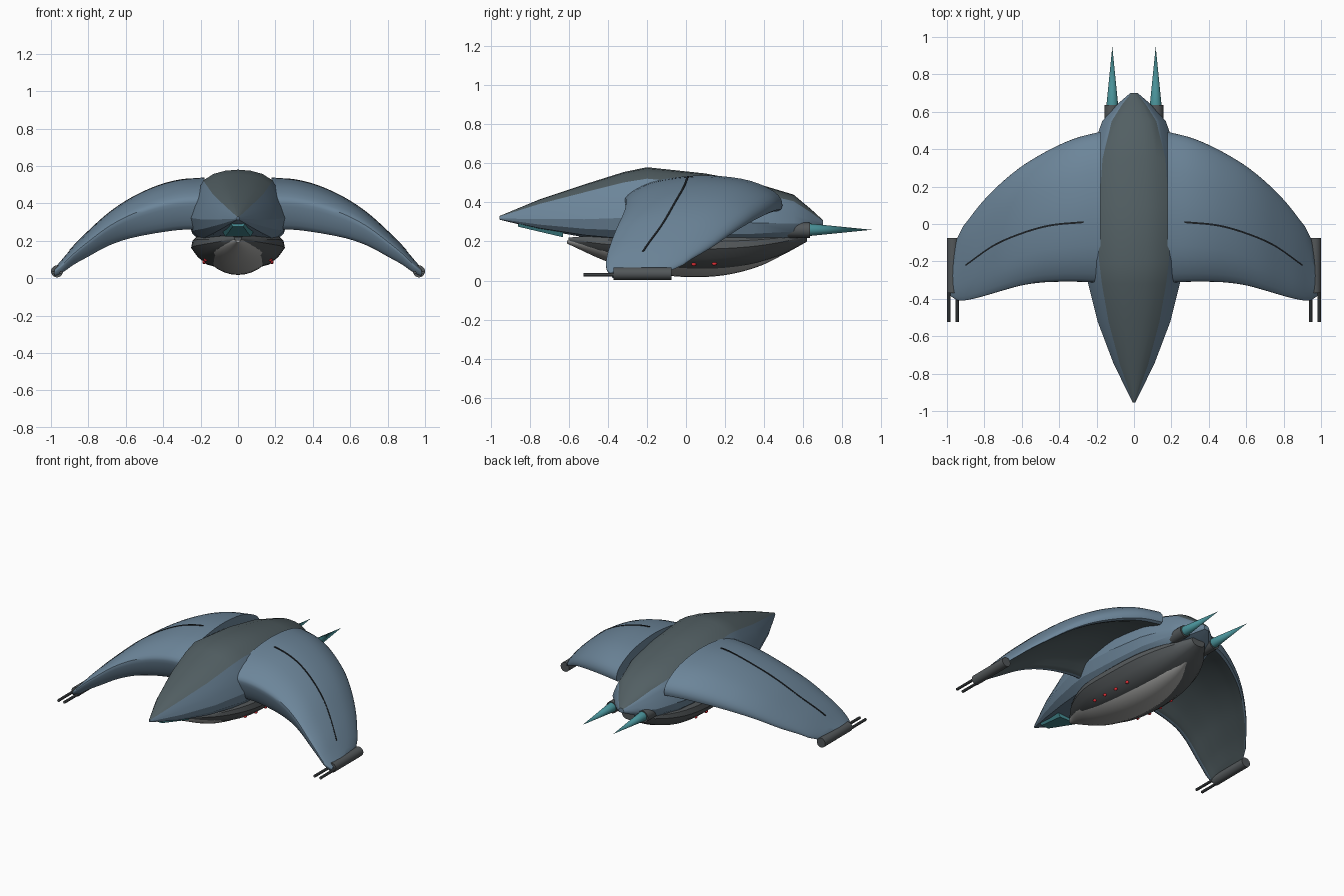
import bpy, bmesh, math
from mathutils import Vector, Matrix

if "Cube" in bpy.data.objects:
    bpy.data.objects.remove(bpy.data.objects["Cube"])


def mat(name, r, g, b):
    m = bpy.data.materials.new(name)
    m.diffuse_color = (r, g, b, 1)
    m.use_nodes = True
    m.node_tree.nodes["Principled BSDF"].inputs["Base Color"].default_value = m.diffuse_color
    return m


BLUE = mat("slate blue", 0.15, 0.235, 0.32)
DARK = mat("dark grey", 0.085, 0.115, 0.125)
HULL = mat("hull grey", 0.09, 0.10, 0.105)
PALE = mat("pale grey", 0.38, 0.38, 0.37)
GUN = mat("gun grey", 0.085, 0.095, 0.10)
TEAL = mat("teal", 0.065, 0.28, 0.31)
RED = mat("red", 0.8, 0.03, 0.04)
BLACK = mat("groove black", 0.012, 0.015, 0.018)


def finish(name, bm, mats, rule=None, angle=35):
    """Turn a bmesh into a named object, coloured by a face rule."""
    bmesh.ops.recalc_face_normals(bm, faces=bm.faces[:])
    bm.normal_update()
    if rule:
        for f in bm.faces:
            f.material_index = rule(f)
    me = bpy.data.meshes.new(name)
    bm.to_mesh(me)
    bm.free()
    for m in mats:
        me.materials.append(m)
    ob = bpy.data.objects.new(name, me)
    bpy.context.collection.objects.link(ob)
    bpy.ops.object.select_all(action='DESELECT')
    ob.select_set(True)
    bpy.context.view_layer.objects.active = ob
    bpy.ops.object.shade_smooth_by_angle(angle=math.radians(angle))
    return ob


def loft(rings):
    """Skin a list of closed rings and cap both ends."""
    bm = bmesh.new()
    vs = [[bm.verts.new(p) for p in r] for r in rings]
    n = len(vs[0])
    for a, b in zip(vs, vs[1:]):
        for i in range(n):
            j = (i + 1) % n
            bm.faces.new((a[i], a[j], b[j], b[i]))
    bm.faces.new(vs[0])
    bm.faces.new(vs[-1])
    return bm


def body_rings(half, stations):
    """Mirror a half profile and scale it along y, station = (y, w, top, bottom)."""
    prof = half + [(-x, z) for x, z in half[-2:0:-1]]
    return [[(x * w, y, zb + z * (zt - zb)) for x, z in prof] for y, w, zt, zb in stations]


def cone_y(name, x, z, y0, y1, r0, r1, m, seg=20):
    """Cylinder or cone lying along y."""
    bm = bmesh.new()
    M = Matrix.Translation((x, (y0 + y1) / 2, z)) @ Matrix.Rotation(-math.pi / 2, 4, 'X')
    bmesh.ops.create_cone(bm, cap_ends=True, segments=seg, radius1=r0, radius2=r1,
                          depth=y1 - y0, matrix=M)
    return finish(name, bm, [m])


def spline(table, x):
    """Smooth interpolation of the rows of a table by its first column."""
    n = len(table)
    i = max(k for k in range(n - 1) if table[k][0] <= x + 1e-9)

    def slope(k, c):
        a, b = table[max(k - 1, 0)], table[min(k + 1, n - 1)]
        return (b[c] - a[c]) / (b[0] - a[0])
    a, b = table[i], table[i + 1]
    h = b[0] - a[0]
    t = (x - a[0]) / h
    return [(2*t**3 - 3*t*t + 1) * a[c] + (t**3 - 2*t*t + t) * h * slope(i, c)
            + (3*t*t - 2*t**3) * b[c] + (t**3 - t*t) * h * slope(i + 1, c)
            for c in range(1, len(a))]


def smooth_stations(table, n=24):
    y0, y1 = table[0][0], table[-1][0]
    ys = [y0 + (y1 - y0) * i / n for i in range(n + 1)]
    return [(y, *spline(table, y)) for y in ys]


# Fuselage
half = [(0, 1), (.26, .985), (.5, .94), (.70, .85), (.80, .72), (.92, .53),
        (1, .34), (.92, .16), (.74, .04), (0, 0)]
stations = [(-.955, .006, .330, .312), (-.75, .108, .415, .262), (-.52, .195, .492, .222),
            (-.32, .245, .555, .20), (-.2, .266, .58, .19), (.1, .266, .548, .18),
            (.35, .24, .50, .19), (.55, .17, .44, .215), (.64, .09, .365, .25),
            (.70, .02, .31, .28)]


def top_stripe(f):
    # faces above the shoulder line are dark
    vals = []
    for v in f.verts:
        s = min(stations, key=lambda q: abs(q[0] - v.co.y))
        vals.append((v.co.z - s[3]) / (s[2] - s[3]))
    return 1 if min(vals) > 0.82 else 0


finish("fuselage", loft(body_rings(half, stations)), [BLUE, DARK], top_stripe, 25)

# Teal sensor window under the nose
finish("nose_window", loft([[(-w, y, b + h), (-w * .8, y, b), (w * .8, y, b), (w, y, b + h)]
                            for y, w, b, h in [(-.86, .035, .276, .015), (-.63, .085, .222, .03)]]),
       [TEAL])

# Belly hull, pointed at both ends
hull_half = [(0, 0), (.45, .05), (.66, .12), (.86, .32), (1, .56), (.97, .75), (.75, 1), (0, 1)]
hull = [(-.6, .02, .22, .195), (-.42, .15, .235, .125), (-.2, .235, .25, .07),
        (.05, .25, .25, .048), (.3, .225, .25, .07), (.48, .155, .25, .125), (.62, .05, .25, .20)]
finish("belly_hull", loft(body_rings(hull_half, smooth_stations(hull))), [HULL])

# Pale pod under the hull
pod_half = [(math.sin(a * math.pi / 16), 1 - math.cos(a * math.pi / 16)) for a in range(9)] + [(0, 1)]
pod = [(-.61, .012, .205, .19), (-.4, .145, .2, .096), (-.2, .19, .2, .042), (0, .197, .2, .018),
       (.2, .175, .2, .028), (.38, .12, .2, .075), (.53, .02, .2, .15)]
finish("belly_pod", loft(body_rings(pod_half, smooth_stations(pod))), [PALE])

# Wing: span table (x, leading y, trailing y, top z, thickness factor)
span = [(.18, -.31, .492, .535, 1), (.3, -.305, .462, .525, .97), (.4, -.305, .422, .502, .93),
        (.5, -.31, .37, .463, .85), (.6, -.325, .308, .41, .74), (.7, -.352, .228, .34, .62),
        (.8, -.382, .13, .25, .49), (.88, -.402, .03, .17, .36), (.94, -.408, -.06, .10, .26),
        (.98, -.385, -.20, .055, .16)]
# Wing section: chord fraction and drop below the top
sec = [(0, .15), (.015, .095), (.17, .03), (.4, 0), (.6, 0), (.8, .025), (.95, .08), (1, .135),
       (.97, .18), (.8, .15), (.5, .14), (.24, .20), (.11, .272), (.05, .25)]


def refine(pts, k=3):
    out, n = [], len(pts)
    for i in range(n):
        p0, p1, p2, p3 = (Vector(pts[(i + d) % n]) for d in (-1, 0, 1, 2))
        for j in range(k):
            t = j / k
            out.append(p1 + .5 * t * (p2 - p0 + t * (2*p0 - 5*p1 + 4*p2 - p3
                                                     + t * (3*p1 - p0 - 3*p2 + p3))))
    return out


section = refine(sec)
# faces on the concave underside, counted along the section
under = range(3 * 8, 3 * 12)
groove = [(.27, .01), (.45, -.008), (.6, -.05), (.75, -.115), (.9, -.22)]

for side, s in (("right", 1), ("left", -1)):
    rings = []
    for i in range(25):
        x = .18 + .8 * i / 24
        yl, yt, top, k = spline(span, x)
        rings.append([(s * x, yl + u * (yt - yl), max(top - d * k, .006)) for u, d in section])
    bm = loft(rings)
    bm.faces.index_update()
    lower = {f for f in bm.faces if len(f.verts) == 4 and f.index % len(section) in under}
    finish(side + "_wing", bm, [BLUE, DARK], lambda f: int(f in lower))

    # Panel groove along the wing top
    strip = []
    for i in range(33):
        x = .27 + .63 * i / 32
        y = spline(groove, x)[0]
        z = spline(span, x)[2] + .001
        strip.append([(s * x, y + a, z + b) for a, b in
                      ((-.005, -.004), (.005, -.004), (.005, .003), (-.005, .003))])
    finish(side + "_wing_groove", loft(strip), [BLACK])

    # Wing tip cannon with twin barrels
    cone_y(side + "_cannon", s * .968, .036, -.37, -.075, .032, .032, GUN)
    for n, bx in (("inner", .945), ("outer", .99)):
        cone_y(f"{side}_{n}_barrel", s * bx, .03, -.525, -.36, .009, .009, GUN, 10)

    # Engine nozzle and flame
    cone_y(side + "_engine", s * .118, .258, .46, .635, .039, .039, GUN)
    cone_y(side + "_flame", s * .116, .26, .63, .95, .032, 0, TEAL, 16)

    # Row of red lights on the belly hull
    for i in range(4):
        y = -.17 + .105 * i
        w, zt, zb = spline(hull, y)
        bm = bmesh.new()
        M = Matrix.Translation((s * .72 * w, y, zb + .18 * (zt - zb))) @ Matrix.Diagonal((.010, .013, .010, 1))
        bmesh.ops.create_uvsphere(bm, u_segments=12, v_segments=8, radius=1, matrix=M)
        finish(f"{side}_light_{i + 1}", bm, [RED])
